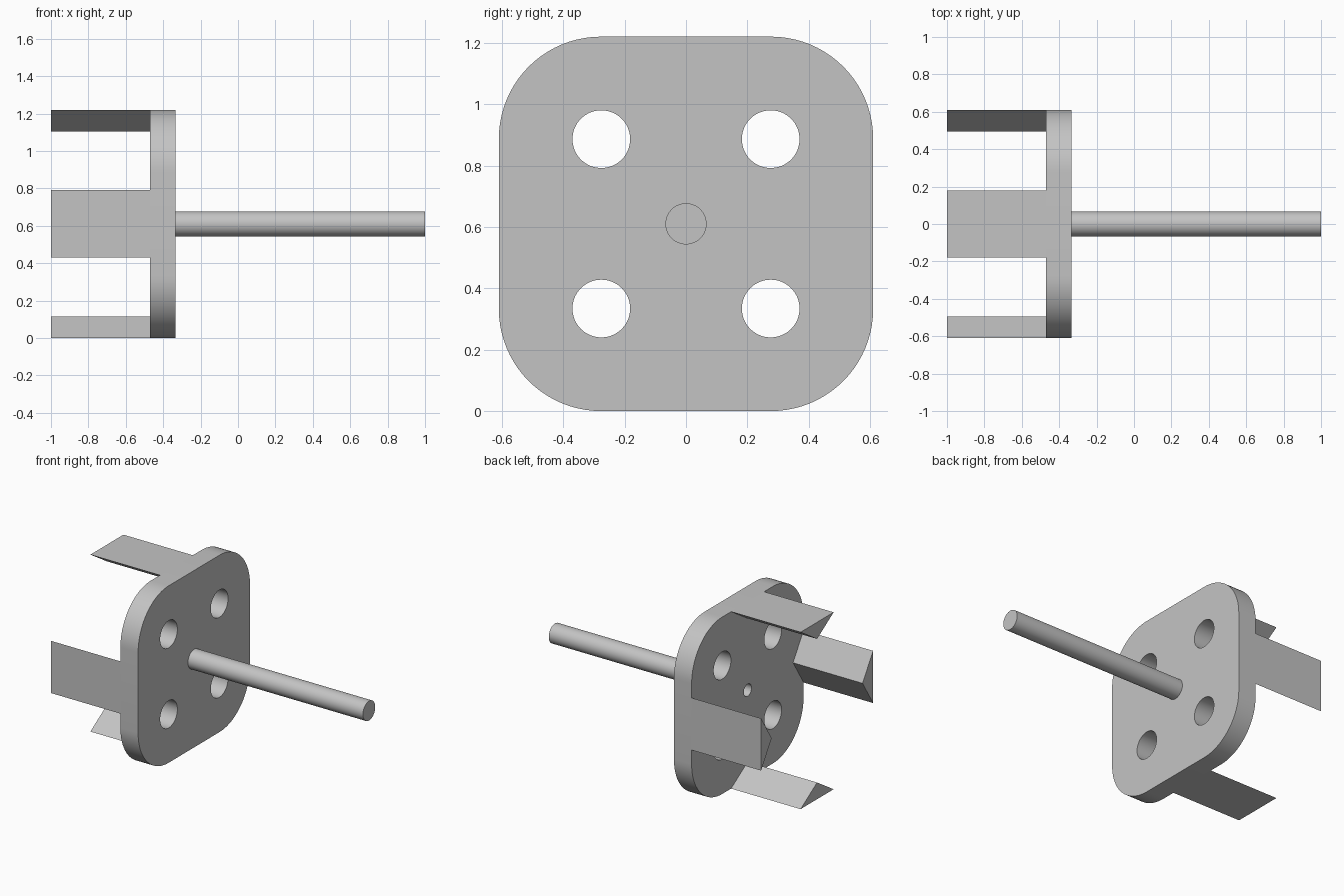
import bpy, bmesh, math
from mathutils import Matrix, Vector

default = bpy.data.objects.get("Cube")
if default:
    bpy.data.objects.remove(default, do_unlink=True)

HALF = 0.61                     # half the plate width, also the axis height
BACK, PLATE_BACK, PLATE_FRONT, TIP = -1.0, -0.47, -0.335, 1.0

grey = bpy.data.materials.new("plain_grey")
grey.use_nodes = True
colour = (0.55, 0.55, 0.55, 1)
grey.diffuse_color = colour
grey.node_tree.nodes["Principled BSDF"].inputs["Base Color"].default_value = colour


def finish(name, bm):
    """Turn a bmesh into a grey object on the axis height."""
    bmesh.ops.recalc_face_normals(bm, faces=bm.faces)
    mesh = bpy.data.meshes.new(name)
    bm.to_mesh(mesh)
    bm.free()
    mesh.materials.append(grey)
    obj = bpy.data.objects.new(name, mesh)
    obj.location.z = HALF
    bpy.context.collection.objects.link(obj)
    return obj


def add_cylinder(bm, radius, x0, x1, y=0, z=0):
    """Cylinder lying along x."""
    place = Matrix.Translation(((x0 + x1) / 2, y, z)) @ Matrix.Rotation(math.pi / 2, 4, 'Y')
    bmesh.ops.create_cone(bm, cap_ends=True, segments=64, radius1=radius,
                          radius2=radius, depth=x1 - x0, matrix=place)


def activate(obj):
    bpy.ops.object.select_all(action='DESELECT')
    obj.select_set(True)
    bpy.context.view_layer.objects.active = obj


# Rounded square plate
bm = bmesh.new()
size = Matrix.Diagonal((PLATE_FRONT - PLATE_BACK, 2 * HALF, 2 * HALF, 1))
centre = Matrix.Translation(((PLATE_FRONT + PLATE_BACK) / 2, 0, 0))
bmesh.ops.create_cube(bm, size=1, matrix=centre @ size)
corners = [e for e in bm.edges if abs(e.verts[0].co.x - e.verts[1].co.x) > 0.01]
bmesh.ops.bevel(bm, geom=corners, offset=0.333, offset_type='OFFSET',
                segments=20, profile=0.5, affect='EDGES')
plate = finish("plate", bm)

# Four through holes and the small bore behind the rod
bm = bmesh.new()
for y in (-1, 1):
    for z in (-1, 1):
        add_cylinder(bm, 0.094, PLATE_BACK - 0.1, PLATE_FRONT + 0.1, y * 0.276, z * 0.276)
add_cylinder(bm, 0.042, PLATE_BACK - 0.1, PLATE_FRONT + 0.1)
cutter = finish("hole_cutter", bm)
cutter.hide_render = True
activate(plate)
cut = plate.modifiers.new("holes", 'BOOLEAN')
cut.operation = 'DIFFERENCE'
cut.solver = 'EXACT'
cut.object = cutter
bpy.ops.object.modifier_apply(modifier=cut.name)
bpy.data.objects.remove(cutter, do_unlink=True)

# Round rod
bm = bmesh.new()
add_cylinder(bm, 0.067, PLATE_FRONT, TIP)
rod = finish("rod", bm)

for obj in (plate, rod):
    activate(obj)
    bpy.ops.object.shade_smooth_by_angle(angle=math.radians(30))

# Four triangular prongs, flat side outward and ridge inward
for i, side in enumerate(("top", "front", "bottom", "back")):
    bm = bmesh.new()
    profile = [(-0.18, HALF), (0.18, HALF), (0, HALF - 0.115)]
    face = bm.faces.new([bm.verts.new((BACK, y, z)) for y, z in profile])
    grown = bmesh.ops.extrude_face_region(bm, geom=[face])["geom"]
    bmesh.ops.translate(bm, vec=Vector((PLATE_BACK - BACK, 0, 0)),
                        verts=[v for v in grown if isinstance(v, bmesh.types.BMVert)])
    bmesh.ops.rotate(bm, verts=bm.verts, matrix=Matrix.Rotation(i * math.pi / 2, 3, 'X'))
    finish(side + "_prong", bm)
